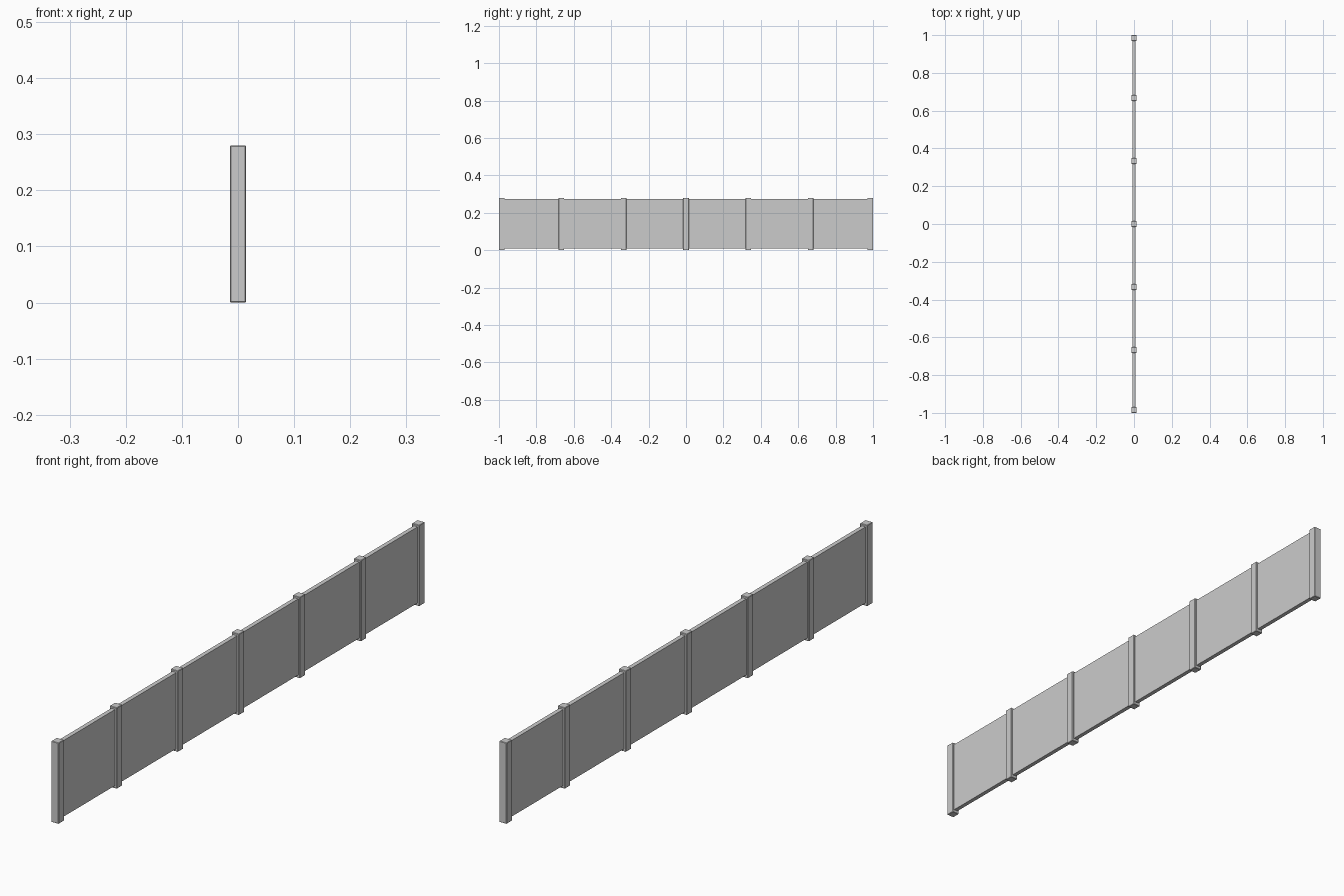
import bpy

if "Cube" in bpy.data.objects:
    bpy.data.objects.remove(bpy.data.objects["Cube"])

POST_W, POST_D, POST_H = 0.028, 0.03, 0.28
PANEL_T, PANEL_Z0, PANEL_Z1 = 0.015, 0.01, 0.273


def box(name, size, centre, bevel=0.0):
    bpy.ops.mesh.primitive_cube_add(size=1, location=centre)
    ob = bpy.context.object
    ob.name = name
    ob.scale = size
    bpy.ops.object.transform_apply(location=False, rotation=False, scale=True)
    if bevel:
        mod = ob.modifiers.new("edge_chamfer", "BEVEL")
        mod.width = bevel
        mod.segments = 1
    return ob


# Seven posts; the end posts sit flush with the fence ends
post_y = [(i - 3) / 3 for i in range(7)]
post_y[0], post_y[-1] = -1 + POST_D / 2, 1 - POST_D / 2
for i, y in enumerate(post_y):
    box(f"post_{i + 1}", (POST_W, POST_D, POST_H), (0, y, POST_H / 2), 0.0015)

# Thin panels slotted into neighbouring posts
for i, (a, b) in enumerate(zip(post_y, post_y[1:])):
    length = b - a - POST_D + 0.01
    box(f"panel_{i + 1}", (PANEL_T, length, PANEL_Z1 - PANEL_Z0),
        (0, (a + b) / 2, (PANEL_Z0 + PANEL_Z1) / 2))
